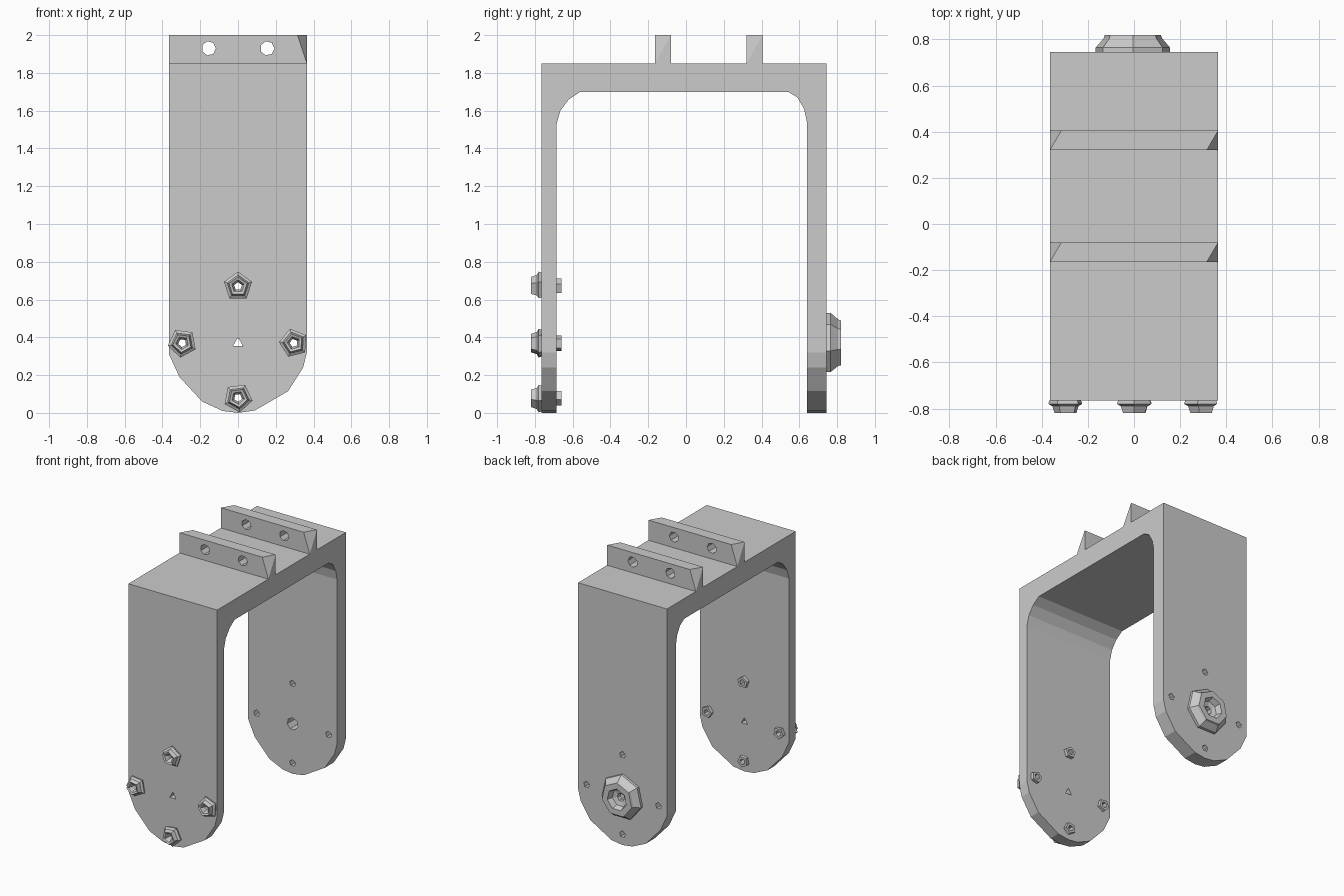
import bpy, bmesh
from math import sin, cos, pi

cube = bpy.data.objects.get("Cube")
if cube:
    bpy.data.objects.remove(cube, do_unlink=True)

grey = bpy.data.materials.new("plain_grey")
grey.use_nodes = True
grey.diffuse_color = (0.6, 0.6, 0.6, 1)
grey.node_tree.nodes["Principled BSDF"].inputs["Base Color"].default_value = (0.6, 0.6, 0.6, 1)


def finish(name, bm):
    bmesh.ops.recalc_face_normals(bm, faces=bm.faces)
    mesh = bpy.data.meshes.new(name)
    bm.to_mesh(mesh)
    bm.free()
    mesh.materials.append(grey)
    obj = bpy.data.objects.new(name, mesh)
    bpy.context.collection.objects.link(obj)
    return obj


def prism(name, points, lo, hi, along_x=False):
    """Extrude a closed outline along x (y, z points) or y (x, z points)."""
    bm = bmesh.new()
    place = (lambda a, z, d: (d, a, z)) if along_x else (lambda a, z, d: (a, d, z))
    rings = [[bm.verts.new(place(a, z, d)) for a, z in points] for d in (lo, hi)]
    bm.faces.new(rings[0])
    bm.faces.new(rings[1])
    n = len(points)
    for i in range(n):
        j = (i + 1) % n
        bm.faces.new((rings[0][i], rings[0][j], rings[1][j], rings[1][i]))
    return finish(name, bm)


def ngon(x, z, r, sides, turn=pi / 2):
    return [(x + r * cos(turn + 2 * pi * i / sides), z + r * sin(turn + 2 * pi * i / sides))
            for i in range(sides)]


def lathe(name, x, z, profile, sides, turn=pi / 2):
    """Faceted ring with a bore, turned about the y axis from (radius, y) points."""
    bm = bmesh.new()
    rings = [[bm.verts.new((px, y, pz)) for px, pz in ngon(x, z, r, sides, turn)]
             for r, y in profile]
    for k, ring in enumerate(rings):
        nxt = rings[(k + 1) % len(rings)]
        for i in range(sides):
            j = (i + 1) % sides
            bm.faces.new((ring[i], ring[j], nxt[j], nxt[i]))
    return finish(name, bm)


def apply_boolean(obj, cutter, operation):
    mod = obj.modifiers.new("cut", 'BOOLEAN')
    mod.operation, mod.object, mod.solver = operation, cutter, 'EXACT'
    bpy.context.view_layer.update()
    graph = bpy.context.evaluated_depsgraph_get()
    mesh = bpy.data.meshes.new_from_object(obj.evaluated_get(graph))
    obj.modifiers.clear()
    obj.data = mesh
    bpy.data.objects.remove(cutter, do_unlink=True)


W = 0.365

# U-shaped bracket with filleted inner corners
bracket = prism("bracket", [
    (-0.765, -0.1), (-0.765, 1.85), (0.745, 1.85), (0.745, -0.1),
    (0.64, -0.1), (0.64, 1.54), (0.625, 1.61), (0.59, 1.67), (0.54, 1.7),
    (-0.56, 1.7), (-0.62, 1.66), (-0.665, 1.6), (-0.685, 1.53), (-0.685, -0.1)],
    -0.5, 0.5, along_x=True)

# Rounded lower ends of both legs
outline = prism("leg_outline", [
    (W, 2.2), (W, 0.32), (0.345, 0.24), (0.265, 0.115), (0.09, 0.013), (0, 0),
    (-0.08, 0.01), (-0.19, 0.06), (-0.31, 0.19), (-W, 0.31), (-W, 2.2)], -1, 1)
apply_boolean(bracket, outline, 'INTERSECT')

# Bolt holes and the centre holes
BOLTS = {"top": (0, 0.67), "left": (0.295, 0.37), "right": (-0.295, 0.37), "bottom": (0, 0.08)}
for x, z in BOLTS.values():
    apply_boolean(bracket, prism("hole", ngon(x, z, 0.025, 5), -1, 1), 'DIFFERENCE')
apply_boolean(bracket, prism("hole", ngon(0, 0.37, 0.03, 3), -1, 0), 'DIFFERENCE')
apply_boolean(bracket, prism("hole", ngon(0, 0.37, 0.045, 7), 0, 1), 'DIFFERENCE')

# Two top ribs, each with two opposite corners sliced off
for name, y0, y1 in (("front_rib", -0.165, -0.08), ("rear_rib", 0.32, 0.405)):
    bm = bmesh.new()
    corners = [(s * W, y, 1.85) for s in (-1, 1) for y in (y0, y1)]
    corners += [(0.315, y0, 2), (W, y1, 2), (-0.315, y1, 2), (-W, y0, 2)]
    for co in corners:
        bm.verts.new(co)
    bmesh.ops.convex_hull(bm, input=bm.verts)
    bmesh.ops.dissolve_limit(bm, angle_limit=0.01, verts=bm.verts, edges=bm.edges)
    rib = finish(name, bm)
    for x in (-0.155, 0.155):
        apply_boolean(rib, prism("hole", ngon(x, 1.93, 0.038, 7, 0), -1, 1), 'DIFFERENCE')

# Hollow five-sided bolts through the front leg
BOLT = [(0.022, -0.79), (0.035, -0.815), (0.05, -0.82), (0.06, -0.79), (0.078, -0.78),
        (0.072, -0.763), (0.042, -0.75), (0.042, -0.66), (0.022, -0.66)]
for turn, (side, (x, z)) in enumerate(BOLTS.items()):
    lathe(side + "_bolt", x, z, BOLT, 5, pi / 2 + 0.25 * turn)

# Faceted hub with a recessed bore on the rear leg
lathe("rear_hub", -0.005, 0.365, [
    (0.03, 0.735), (0.165, 0.735), (0.165, 0.765), (0.13, 0.805), (0.125, 0.82),
    (0.08, 0.82), (0.065, 0.78), (0.03, 0.77)], 7)
